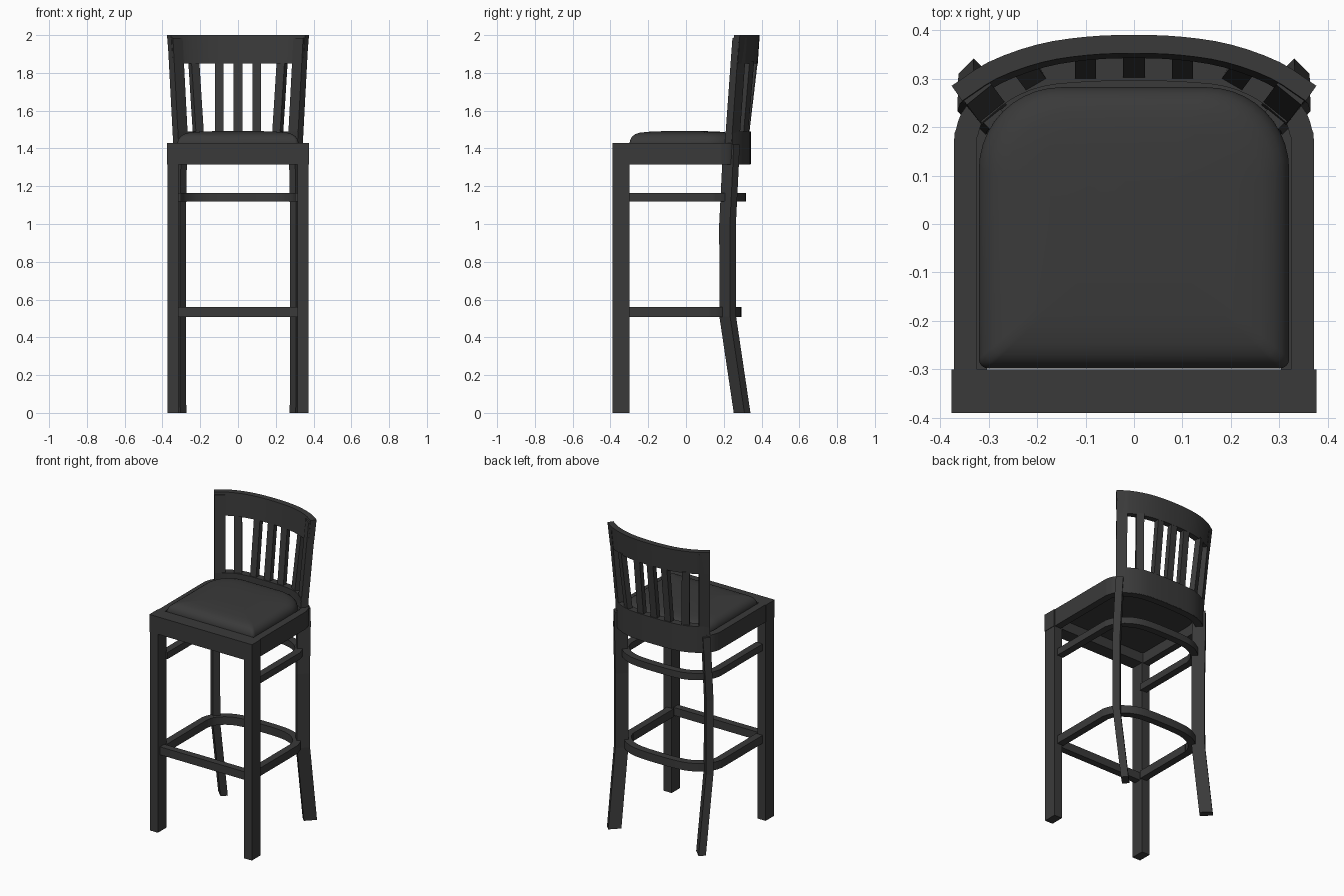
import bpy, bmesh, math
from mathutils import Vector

if "Cube" in bpy.data.objects:
    bpy.data.objects.remove(bpy.data.objects["Cube"])

mat = bpy.data.materials.new("dark_stain")
mat.diffuse_color = (0.042, 0.042, 0.042, 1)
mat.use_nodes = True
mat.node_tree.nodes["Principled BSDF"].inputs["Base Color"].default_value = mat.diffuse_color


def loft(name, rings, mirror=False, smooth=None):
    """Skin a stack of closed rings and cap both ends."""
    bm = bmesh.new()
    vs = [[bm.verts.new(p) for p in r] for r in rings]
    n = len(rings[0])
    for a, b in zip(vs, vs[1:]):
        for i in range(n):
            j = (i + 1) % n
            bm.faces.new((a[i], a[j], b[j], b[i]))
    bm.faces.new(vs[0][::-1])
    bm.faces.new(vs[-1])
    bmesh.ops.recalc_face_normals(bm, faces=bm.faces)
    me = bpy.data.meshes.new(name)
    bm.to_mesh(me)
    bm.free()
    me.materials.append(mat)
    ob = bpy.data.objects.new(name, me)
    bpy.context.collection.objects.link(ob)
    if mirror:
        ob.modifiers.new("mirror", 'MIRROR').use_mirror_merge = False
    if smooth:
        bpy.ops.object.select_all(action='DESELECT')
        ob.select_set(True)
        bpy.context.view_layer.objects.active = ob
        bpy.ops.object.shade_smooth_by_angle(angle=math.radians(smooth))
    return ob


def box(name, x0, x1, y0, y1, z0, z1, mirror=False):
    c = [(x0, y0), (x1, y0), (x1, y1), (x0, y1)]
    return loft(name, [[(x, y, z) for x, y in c] for z in (z0, z1)], mirror)


def beam(name, sections, radial, tangent, angle, mirror=True):
    """Rectangular bar through (x, y, z) centres, turned in plan."""
    a = math.radians(angle)
    n = Vector((math.cos(a), math.sin(a), 0)) * radial / 2
    t = Vector((-math.sin(a), math.cos(a), 0)) * tangent / 2
    return loft(name, [[Vector(c) + s * n + k * t for s, k in
                ((-1, -1), (1, -1), (1, 1), (-1, 1))] for c in sections], mirror)


def curve(half, steps=3):
    """Smooth a right-hand half outline (centre first) and mirror it."""
    p = [Vector(q) for q in half]
    p = [Vector((-p[1].x, p[1].y))] + p + [2 * p[-1] - p[-2]]
    out = []
    for a, b, c, d in zip(p, p[1:], p[2:], p[3:]):
        for i in range(steps):
            t = i / steps
            out.append(0.5 * (2 * b + (c - a) * t + (2 * a - 5 * b + 4 * c - d) * t * t
                              + (3 * b - a - 3 * c + d) * t ** 3))
    out.append(p[-2])
    return [Vector((-q.x, q.y)) for q in out[:0:-1]] + out


def bent_rail(name, half, width, z0, z1, lean=(1, 0)):
    """Bent board: outer outline offset inwards, lower edge scaled/shifted by lean."""
    o = curve(half)
    rings = []
    for i, p in enumerate(o):
        d = (o[min(i + 1, len(o) - 1)] - o[max(i - 1, 0)]).normalized()
        q = p + Vector((d.y, -d.x)) * width
        low = [(v.x * lean[0], v.y + lean[1], z0) for v in (q, p)]
        rings.append(low + [(p.x, p.y, z1), (q.x, q.y, z1)])
    return loft(name, rings, smooth=30)


# Front legs, front apron and front foot bar
box("front_leg", 0.315, 0.373, -0.388, -0.30, 0, 1.315, True)
box("front_apron", -0.376, 0.376, -0.39, -0.30, 1.315, 1.43)
box("front_foot_bar", -0.316, 0.316, -0.365, -0.32, 0.507, 0.56)

# Seat frame: U-shaped apron with a taller back section
back = [(0, 0.343), (0.1, 0.341), (0.2, 0.33), (0.28, 0.297), (0.345, 0.245)]
bent_rail("seat_frame", [(x, y - 0.001) for x, y in back]
          + [(0.367, 0.195), (0.371, 0.13), (0.371, -0.30)], 0.047, 1.315, 1.43)
bent_rail("back_lower_rail", back, 0.048, 1.317, 1.49)

# Bent stretchers
for name, yb, z0, z1 in (("lower_stretcher", 0.295, 0.507, 0.56),
                         ("upper_stretcher", 0.317, 1.12, 1.165)):
    bent_rail(name, [(0, yb), (0.1, yb - 0.002), (0.19, yb - 0.013), (0.265, yb - 0.046),
                     (0.322, yb - 0.1), (0.347, yb - 0.16), (0.35, yb - 0.22),
                     (0.35, -0.305)], 0.047, z0, z1)

# Splayed rear legs and back posts
beam("rear_leg", [(0.318, 0.297, 0), (0.32, 0.221, 0.51), (0.32, 0.22, 1.0),
                  (0.315, 0.236, 1.32), (0.31, 0.24, 1.42)], 0.08, 0.045, 45)
beam("back_post", [(0.302, 0.242, 1.40), (0.333, 0.284, 1.985)], 0.045, 0.066, 51)

# Crest rail
bent_rail("crest_rail", [(0, 0.39), (0.1, 0.386), (0.2, 0.37), (0.3, 0.334),
                         (0.376, 0.285)], 0.038, 1.85, 2.0, (0.968, -0.01))

# Slats
beam("centre_slat", [(0, 0.318, 1.48), (0, 0.363, 1.86)], 0.034, 0.046, 90, False)
beam("inner_slat", [(0.1, 0.316, 1.48), (0.1, 0.358, 1.86)], 0.034, 0.044, 90)
beam("outer_slat", [(0.21, 0.302, 1.48), (0.234, 0.334, 1.86)], 0.034, 0.048, 60)

# Upholstered cushion with rounded top edge and round rear corners
plan = [(math.copysign(0, 1), 0.285)]
plan = [(0.32 - r + r * math.cos(a), y + r * math.sin(a))
        for r, y, a0 in ((0.02, -0.278, -90), (0.17, 0.112, 0))
        for a in [math.radians(a0 + 90 * i / 10) for i in range(11)]]
plan += [(-x, y) for x, y in plan[::-1]]
rings = []
for inset, z in ((0, 1.38), (0, 1.432), (0.004, 1.448), (0.014, 1.463), (0.03, 1.475),
                 (0.055, 1.483), (0.1, 1.488), (0.2, 1.492)):
    s = 1 - inset / 0.31
    rings.append([(x * s, (y + 0.008) * s - 0.008, z) for x, y in plan])
loft("seat_cushion", rings, smooth=40)
